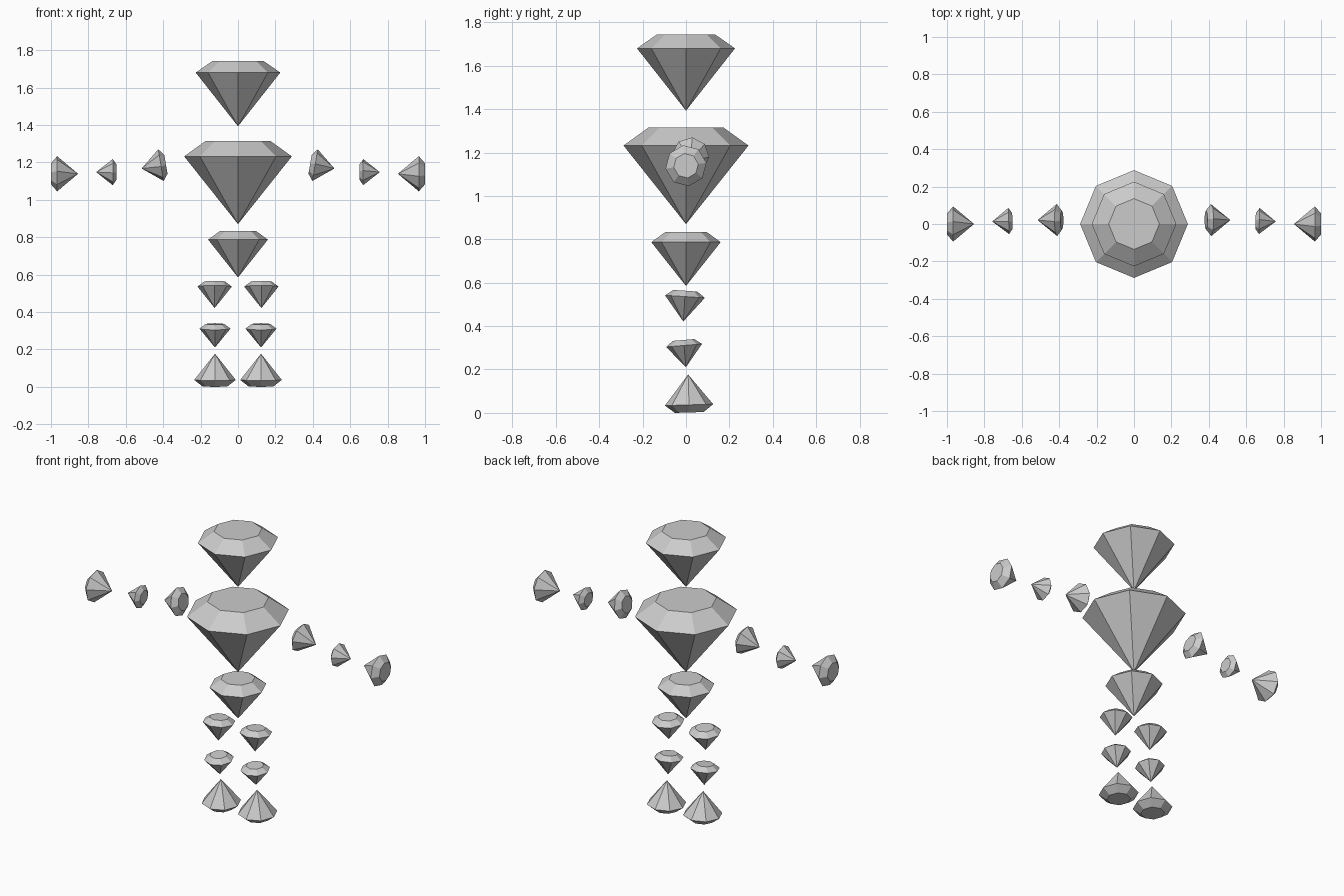
import bpy
import math
from mathutils import Vector, Matrix

if "Cube" in bpy.data.objects:
    bpy.data.objects.remove(bpy.data.objects["Cube"])

gem_grey = bpy.data.materials.new("gem_grey")
gem_grey.diffuse_color = (0.6, 0.6, 0.6, 1)
gem_grey.use_nodes = True
gem_grey.node_tree.nodes["Principled BSDF"].inputs["Base Color"].default_value = gem_grey.diffuse_color


def gem(name, centre, radius, crown, pavilion, axis=(0, 0, 1), spin=0.0):
    """Eight-sided cut gem: flat table, girdle at the centre, pointed tip.
    The axis points from the girdle towards the table."""
    def ring(r, z):
        return [(r * math.cos(i * math.pi / 4), r * math.sin(i * math.pi / 4), z)
                for i in range(8)]

    verts = ring(radius * 0.6, crown) + ring(radius, 0) + [(0, 0, -pavilion)]
    faces = [tuple(range(8))]
    for i in range(8):
        j = (i + 1) % 8
        faces.append((i, i + 8, j + 8, j))
        faces.append((i + 8, 16, j + 8))
    mesh = bpy.data.meshes.new(name)
    mesh.from_pydata(verts, [], faces)
    turn = Vector((0, 0, 1)).rotation_difference(Vector(axis)).to_matrix().to_4x4()
    mesh.transform(Matrix.Translation(centre) @ turn
                   @ Matrix.Rotation(math.radians(spin), 4, "Z"))
    mesh.materials.append(gem_grey)
    obj = bpy.data.objects.new(name, mesh)
    bpy.context.collection.objects.link(obj)


# Head, chest and hips
gem("head", (0, 0, 1.68), 0.226, 0.063, 0.287)
gem("chest", (0, 0, 1.232), 0.288, 0.083, 0.362)
gem("hips", (0, 0, 0.787), 0.16, 0.046, 0.202)

# Paired limbs
for side, s in (("left", -1), ("right", 1)):
    # Arms: upper arm and forearm point outward, hand points inward
    gem(side + "_upper_arm", (s * 0.412, 0.021, 1.185), 0.086, 0.027, 0.105,
        (-s, 0, 0.17), 5)
    gem(side + "_forearm", (s * 0.67, 0.016, 1.148), 0.07, 0.02, 0.088,
        (-s, 0.03, 0), 5)
    gem(side + "_hand", (s * 0.967, 0, 1.139), 0.095, 0.033, 0.112,
        (s, 0, 0), 8)
    # Legs: thigh and shin point down, foot points up
    gem(side + "_thigh", (s * 0.125, -0.005, 0.536), 0.092, 0.027, 0.115,
        (0, 0.065, 1))
    gem(side + "_shin", (s * 0.123, -0.009, 0.311), 0.083, 0.025, 0.101,
        (0, -0.084, 1))
    gem(side + "_foot", (s * 0.123, 0.014, 0.037), 0.111, 0.035, 0.14,
        (0, 0.03, -1))
